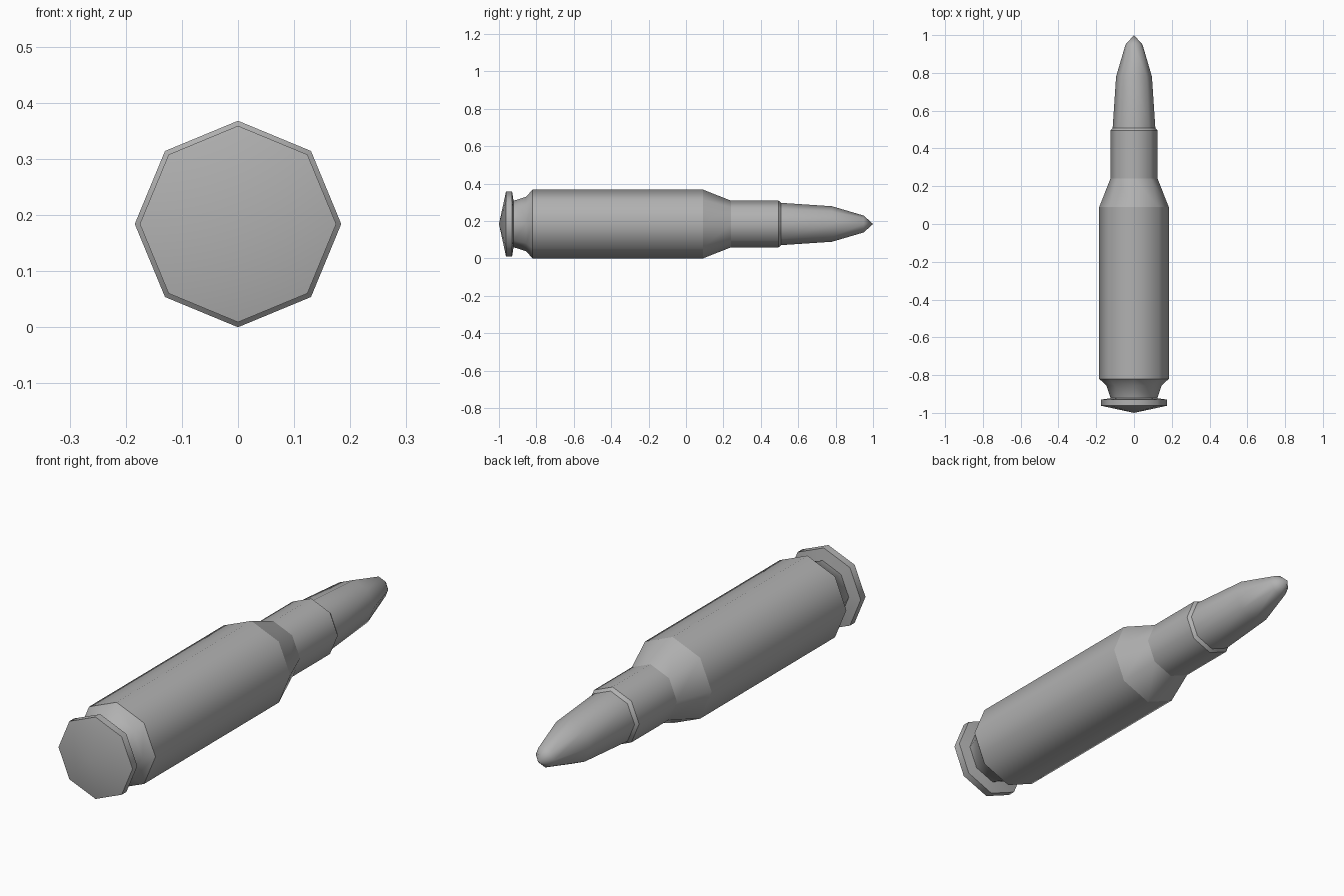
import bpy, bmesh, math

if "Cube" in bpy.data.objects:
    bpy.data.objects.remove(bpy.data.objects["Cube"])

SIDES = 8
AXIS_Z = 0.184

# dark grey metal
metal = bpy.data.materials.new("dark_metal")
metal.diffuse_color = (0.44, 0.44, 0.44, 1)
metal.use_nodes = True
metal.node_tree.nodes["Principled BSDF"].inputs["Base Color"].default_value = metal.diffuse_color


def lathe(name, profile, sharp_rings):
    """Turn (y, radius) points around the long axis; radius 0 makes a tip."""
    bm = bmesh.new()
    rings = []
    for y, r in profile:
        if r == 0:
            rings.append([bm.verts.new((0, y, AXIS_Z))])
        else:
            rings.append([bm.verts.new((r * math.cos(a), y, AXIS_Z + r * math.sin(a)))
                          for a in (2 * math.pi * i / SIDES for i in range(SIDES))])
    for a, b in zip(rings, rings[1:]):
        for i in range(SIDES):
            j = (i + 1) % SIDES
            if len(a) == 1:
                bm.faces.new((a[0], b[j], b[i]))
            elif len(b) == 1:
                bm.faces.new((a[i], a[j], b[0]))
            else:
                bm.faces.new((a[i], a[j], b[j], b[i]))
    # close open ends so that each part is solid
    for end in (rings[0], rings[-1]):
        if len(end) > 1:
            bm.faces.new(end)
    bmesh.ops.recalc_face_normals(bm, faces=bm.faces)
    for f in bm.faces:
        f.smooth = True
    # crisp edges run around the rings, the sides stay smooth
    for n in sharp_rings:
        for i in range(SIDES):
            e = bm.edges.get((rings[n][i], rings[n][(i + 1) % SIDES]))
            e.smooth = False
    mesh = bpy.data.meshes.new(name)
    bm.to_mesh(mesh)
    bm.free()
    mesh.materials.append(metal)
    obj = bpy.data.objects.new(name, mesh)
    bpy.context.collection.objects.link(obj)
    return obj


# Case: domed base, rim, extractor groove, body, shoulder, neck, chamfered mouth
lathe("case", [
    (-1.0, 0), (-0.962, 0.175), (-0.93, 0.175), (-0.922, 0.124),
    (-0.855, 0.146), (-0.82, 0.184), (0.09, 0.184), (0.24, 0.125),
    (0.495, 0.125), (0.51, 0.112),
], (1, 2, 3, 5, 6, 7, 8, 9))

# Bullet: tapering ogive seated in the neck
lathe("bullet", [
    (0.48, 0.114), (0.51, 0.113), (0.78, 0.095), (0.95, 0.045), (1.0, 0),
], [0])
